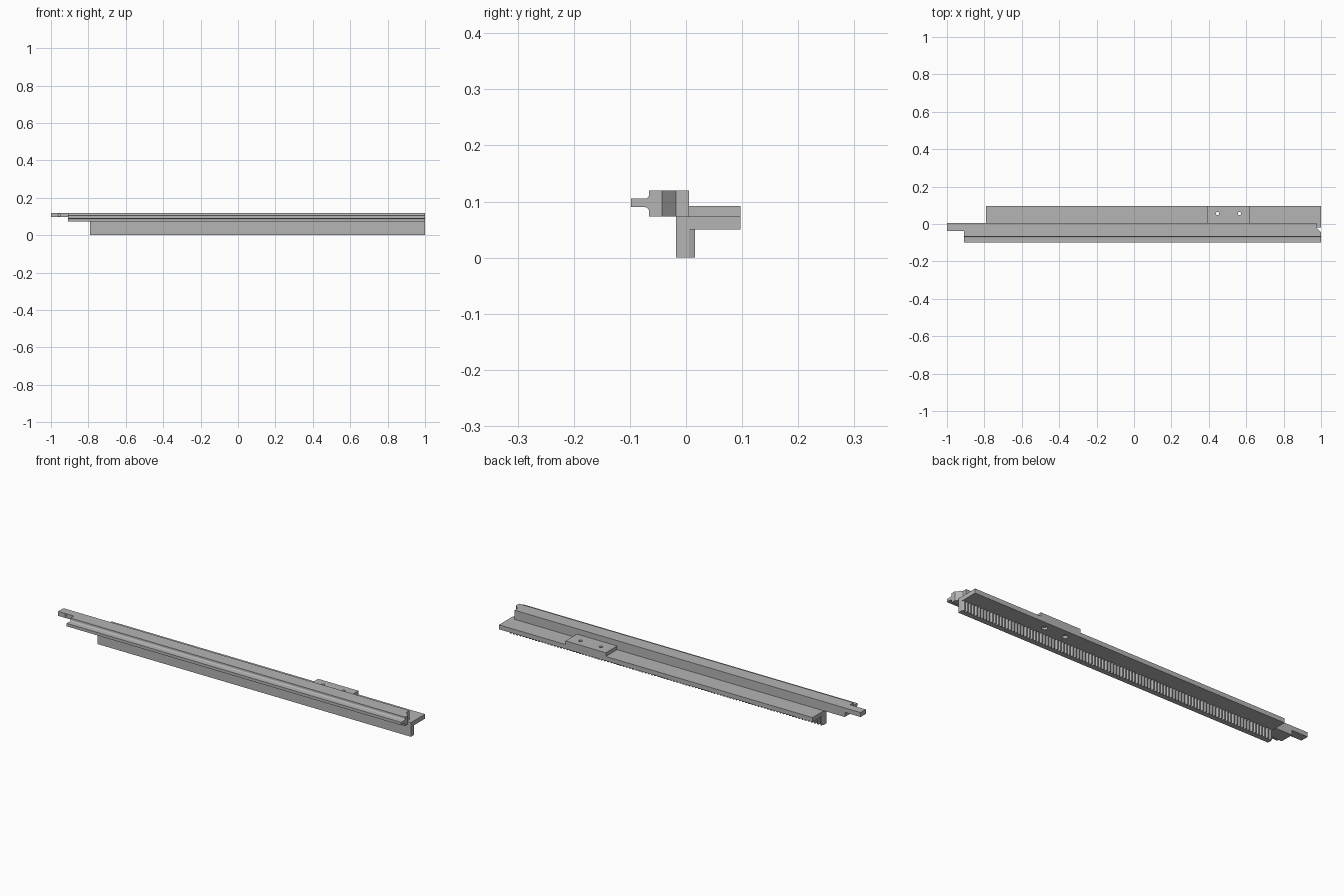
import bpy
import math
from mathutils import Matrix

cube = bpy.data.objects.get("Cube")
if cube:
    bpy.data.objects.remove(cube)

GREY = (0.46, 0.46, 0.46, 1.0)
metal = bpy.data.materials.new("plain grey metal")
metal.use_nodes = True
metal.diffuse_color = GREY
metal.node_tree.nodes["Principled BSDF"].inputs["Base Color"].default_value = GREY

BACK = 0.005       # rear face of the web and the rail
WEB_FRONT = -0.018
DECK = 0.073       # top of the shelf, underside of the rail
RACK_START, END = -0.79, 1.0


def prism(name, outline, axis, start, stop):
    """Extrude a closed outline: (y, z) along x, or (x, y) along z."""
    place = (lambda p, t: (t, p[0], p[1])) if axis == "X" else (lambda p, t: (p[0], p[1], t))
    n = len(outline)
    verts = [place(p, t) for t in (start, stop) for p in outline]
    faces = [list(range(n))[::-1], list(range(n, 2 * n))]
    faces += [[i, (i + 1) % n, n + (i + 1) % n, n + i] for i in range(n)]
    mesh = bpy.data.meshes.new(name)
    mesh.from_pydata(verts, [], faces)
    mesh.materials.append(metal)
    obj = bpy.data.objects.new(name, mesh)
    bpy.context.collection.objects.link(obj)
    return obj


def box(name, x0, x1, y0, y1, z0, z1):
    return prism(name, [(x0, y0), (x1, y0), (x1, y1), (x0, y1)], "Z", z0, z1)


def cylinder(name, radius, centre, depth, along_y=False):
    bpy.ops.mesh.primitive_cylinder_add(vertices=24, radius=radius, depth=depth)
    obj = bpy.context.object
    obj.name = name
    turn = Matrix.Rotation(math.pi / 2, 4, "X") if along_y else Matrix()
    obj.matrix_world = Matrix.Translation(centre) @ turn
    obj.data.materials.append(metal)
    return obj


def cut(target, cutter):
    mod = target.modifiers.new("cut", "BOOLEAN")
    mod.operation = "DIFFERENCE"
    mod.solver = "EXACT"
    mod.object = cutter
    bpy.context.view_layer.update()
    bpy.context.view_layer.objects.active = target
    bpy.ops.object.modifier_apply(modifier=mod.name)
    bpy.data.objects.remove(cutter)


# Guide rail with a filleted tongue along its front
mid, half, r, body_front, tip = 0.0975, 0.0075, 0.007, -0.066, -0.098
upper = [(body_front - r + r * math.cos(a), mid + half + r - r * math.sin(a))
         for a in [math.pi / 2 * i / 5 for i in range(6)]]
upper.append((tip, mid + half))
lower = [(y, 2 * mid - z) for y, z in reversed(upper)]
rail_outline = [(BACK, 0.12), (body_front, 0.12)] + upper + lower
rail_outline += [(body_front, DECK), (BACK, DECK)]
guide_rail = prism("guide_rail", rail_outline, "X", -0.91, END)

# Corner relief at the rail's far end
cut(guide_rail, prism("corner_cutter", [(0.975, 0.05), (0.975, WEB_FRONT), (1.0, -0.043),
                                        (1.05, -0.093), (1.05, 0.05)], "Z", 0.04, 0.16))

# End lug with a blind hole in its front
end_lug = box("end_lug", -1.0, -0.91, -0.038, BACK, 0.097, 0.12)
cut(end_lug, cylinder("lug_drill", 0.006, (-0.956, -0.038, 0.1085), 0.03, along_y=True))

# Rack: upright web with teeth along the rear
teeth = 100
pitch = (END - RACK_START) / teeth
rack_outline = [(END, WEB_FRONT), (RACK_START, WEB_FRONT)]
for i in range(teeth):
    x = RACK_START + i * pitch
    rack_outline += [(x + pitch * f, y) for f, y in
                     ((0.0, BACK), (0.12, BACK), (0.34, 0.016), (0.66, 0.016), (0.88, BACK))]
rack_outline.append((END, BACK))
rack = prism("toothed_rack", rack_outline[::-1], "Z", 0.0, 0.05)
web = box("upper_web", RACK_START, END, WEB_FRONT, BACK, 0.05, DECK)

# Shelf and raised mounting pad, drilled through and counterbored below
shelf = box("shelf", RACK_START, END, BACK, 0.097, 0.05, DECK)
pad = box("mounting_pad", 0.39, 0.62, BACK, 0.097, DECK, 0.092)
for x in (0.446, 0.564):
    for part in (shelf, pad):
        cut(part, cylinder("pad_drill", 0.009, (x, 0.056, 0.07), 0.1))
    cut(shelf, cylinder("counterbore", 0.014, (x, 0.056, 0.05), 0.024))

# Smooth the fillets and holes, keeping machined edges sharp
bpy.ops.object.select_all(action="DESELECT")
for obj in (guide_rail, end_lug, shelf, pad):
    obj.select_set(True)
bpy.context.view_layer.objects.active = guide_rail
bpy.ops.object.shade_smooth_by_angle(angle=math.radians(30))
